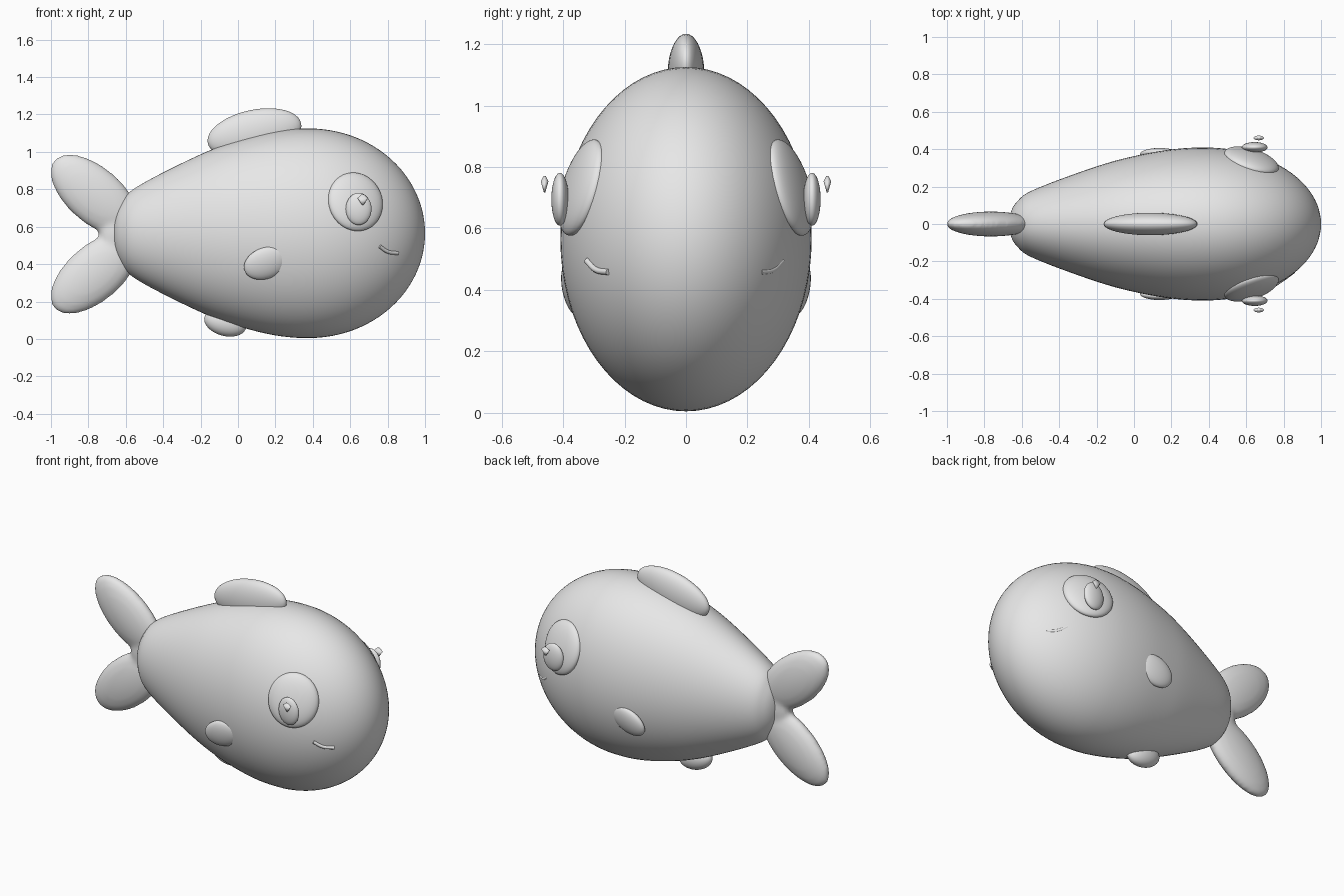
import bpy, bmesh, math
from mathutils import Matrix, Vector, Euler

if "Cube" in bpy.data.objects:
    bpy.data.objects.remove(bpy.data.objects["Cube"], do_unlink=True)

grey = bpy.data.materials.new("soft grey")
grey.use_nodes = True
COLOUR = (0.8, 0.8, 0.8, 1)
grey.diffuse_color = COLOUR
grey.node_tree.nodes["Principled BSDF"].inputs["Base Color"].default_value = COLOUR


def finish(name, bm):
    mesh = bpy.data.meshes.new(name)
    bmesh.ops.recalc_face_normals(bm, faces=bm.faces)
    for face in bm.faces:
        face.smooth = True
    bm.to_mesh(mesh)
    bm.free()
    mesh.materials.append(grey)
    obj = bpy.data.objects.new(name, mesh)
    bpy.context.collection.objects.link(obj)
    return obj


def add_ellipsoid(bm, centre, radii, rotation):
    matrix = (Matrix.Translation(centre) @ rotation.to_matrix().to_4x4()
              @ Matrix.Diagonal((*radii, 1)))
    return bmesh.ops.create_uvsphere(bm, u_segments=40, v_segments=24, radius=1, matrix=matrix)["verts"]


def ellipsoid(name, centre, radii, degrees=(0, 0, 0)):
    bm = bmesh.new()
    add_ellipsoid(bm, centre, radii, Euler([math.radians(d) for d in degrees]))
    return finish(name, bm)


def side_pair(name, centre, radii, degrees=(0, 0, 0)):
    # Build the right part, then its reflection on the left
    x, y, z = centre
    a, b, c = degrees
    ellipsoid("right_" + name, (x, -y, z), radii, (a, b, c))
    ellipsoid("left_" + name, (x, y, z), radii, (-a, b, -c))


# Body: elliptical lathe along x, rounded nose and tapering rear
MID, FLAT = 0.565, 0.73
rear = [(-0.67, 0), (-0.655, 0.1), (-0.62, 0.172), (-0.56, 0.235), (-0.4, 0.325),
        (-0.17, 0.435), (0, 0.497), (0.2, 0.546), (0.38, 0.56), (0.55, 0.54)]


def catmull(a, b, c, d, t):
    return 0.5 * (2 * b + (c - a) * t + (2 * a - 5 * b + 4 * c - d) * t * t
                  + (3 * b - a - 3 * c + d) * t ** 3)


points = [Vector((rear[1][0], -rear[1][1]))] + [Vector(p) for p in rear]
profile = [catmull(*points[i:i + 4], s / 5) for i in range(len(points) - 3) for s in range(5)]
for i in range(25):
    angle = math.pi / 2 * (1 - i / 24)
    profile.append(Vector((0.38 + 0.62 * math.cos(angle), 0.56 * math.sin(angle))))

bm = bmesh.new()
SIDES = 72
rings = []
for x, r in profile[1:-1]:
    rings.append([bm.verts.new((x, FLAT * r * math.cos(k * math.tau / SIDES),
                                MID + r * math.sin(k * math.tau / SIDES))) for k in range(SIDES)])
for a, b in zip(rings, rings[1:]):
    for k in range(SIDES):
        n = (k + 1) % SIDES
        bm.faces.new((a[k], a[n], b[n], b[k]))
for ring, end in ((rings[0], profile[0]), (rings[-1], profile[-1])):
    tip = bm.verts.new((end.x, 0, MID))
    for k in range(SIDES):
        bm.faces.new((tip, ring[k], ring[(k + 1) % SIDES]))
finish("body", bm)

# Tail: two lobes and a web fused into one soft form
bm = bmesh.new()
for side in (1, -1):
    add_ellipsoid(bm, (-0.765, 0, 0.56 + side * 0.207), (0.29, 0.067, 0.15),
                  Euler((0, side * math.radians(41), 0)))
add_ellipsoid(bm, (-0.66, 0, 0.56), (0.085, 0.055, 0.14), Euler((0, 0, 0)))
tail = finish("tail", bm)
remesh = tail.modifiers.new("fuse", "REMESH")
remesh.mode = "VOXEL"
remesh.voxel_size = 0.014
remesh.use_smooth_shade = True
smooth = tail.modifiers.new("soften", "SMOOTH")
smooth.iterations = 8

# Fins
ellipsoid("dorsal_fin", (0.088, 0, 1.1), (0.255, 0.06, 0.125), (0, -12, 0))
ellipsoid("belly_fin", (-0.068, 0, 0.088), (0.115, 0.055, 0.072), (0, 15, 0))
side_pair("pectoral_fin", (0.148, 0.368, 0.405), (0.12, 0.034, 0.085), (13, -20, 0))

# Eyes: bulge, pupil and small floating glint
side_pair("eye", (0.628, 0.338, 0.733), (0.152, 0.048, 0.162), (-16, 0, 18))
side_pair("pupil", (0.645, 0.41, 0.695), (0.069, 0.028, 0.086))
for name, side in (("right_glint", -1), ("left_glint", 1)):
    bm = bmesh.new()
    bmesh.ops.create_cone(bm, cap_ends=True, segments=16, radius1=0.005, radius2=0.028, depth=0.036)
    bmesh.ops.create_cone(bm, cap_ends=True, segments=16, radius1=0.028, radius2=0.008, depth=0.018,
                          matrix=Matrix.Translation((0, 0, 0.027)))
    bmesh.ops.remove_doubles(bm, verts=bm.verts, dist=0.0005)
    bmesh.ops.transform(bm, verts=bm.verts, matrix=Matrix.Translation((0.667, side * 0.46, 0.735))
                        @ Matrix.Diagonal((1, 0.45, 1, 1)))
    finish(name, bm)


# Mouth: a thin curved tube lying on each cheek
def mouth(name, side, lift):
    curve = bpy.data.curves.new(name, "CURVE")
    curve.dimensions = "3D"
    curve.bevel_depth = 0.01
    curve.bevel_resolution = 3
    curve.use_fill_caps = True
    spline = curve.splines.new("BEZIER")
    path = [(0.757, 0.495), (0.802, 0.466), (0.855, 0.458)]
    spline.bezier_points.add(len(path) - 1)
    for point, (x, z) in zip(spline.bezier_points, path):
        r = 0.56 * math.sqrt(1 - ((x - 0.38) / 0.62) ** 2)
        y = FLAT * math.sqrt(r * r - (z - MID) ** 2) + lift
        point.co = (x, side * y, z)
        point.handle_left_type = point.handle_right_type = "AUTO"
    curve.materials.append(grey)
    bpy.context.collection.objects.link(bpy.data.objects.new(name, curve))


mouth("right_mouth", -1, 0.002)
mouth("left_mouth", 1, -0.009)
